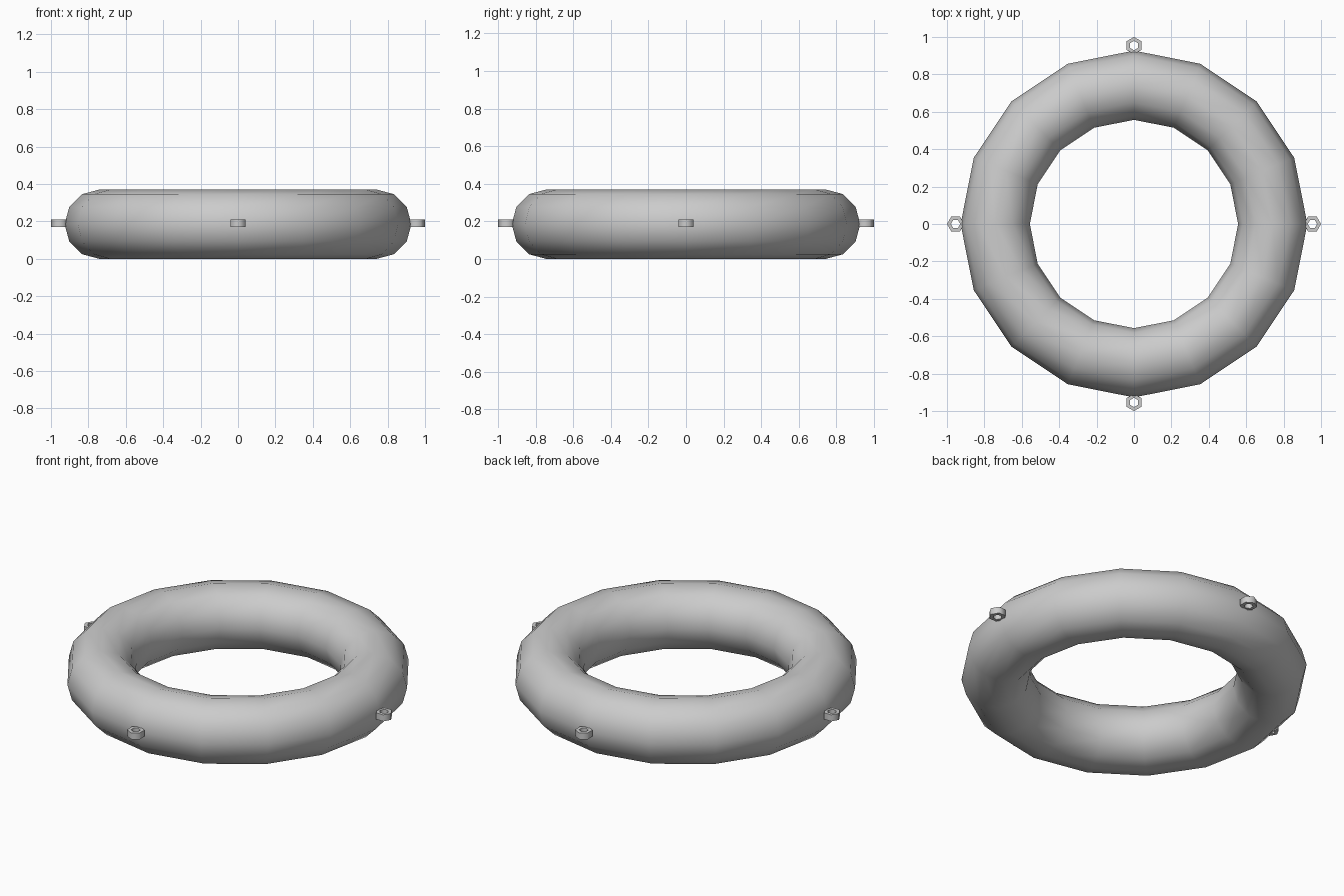
import bpy, bmesh, math
from mathutils import Matrix, Vector

if "Cube" in bpy.data.objects:
    bpy.data.objects.remove(bpy.data.objects["Cube"])


def swept_ring(name, section, sides, start=0.0, centre=(0, 0, 0)):
    """Closed ring: a (radius, height) section swept round z."""
    bm = bmesh.new()
    loops = []
    for i in range(sides):
        a = start + 2 * math.pi * i / sides
        loops.append([bm.verts.new((r * math.cos(a), r * math.sin(a), z)) for r, z in section])
    n = len(section)
    for i in range(sides):
        p, q = loops[i], loops[(i + 1) % sides]
        for j in range(n):
            k = (j + 1) % n
            bm.faces.new((p[j], q[j], q[k], p[k]))
    bmesh.ops.recalc_face_normals(bm, faces=bm.faces)
    mesh = bpy.data.meshes.new(name)
    bm.to_mesh(mesh)
    bm.free()
    ob = bpy.data.objects.new(name, mesh)
    ob.location = centre
    bpy.context.collection.objects.link(ob)
    return ob


def smooth(ob, degrees):
    bpy.ops.object.select_all(action='DESELECT')
    ob.select_set(True)
    bpy.context.view_layer.objects.active = ob
    bpy.ops.object.shade_smooth_by_angle(angle=math.radians(degrees))


# Inflated tube: 16 segments round, 12-sided section
R, r = 0.742, 0.185
tube_section = [(R + r * math.cos(math.tau * i / 12), r + r * math.sin(math.tau * i / 12))
                for i in range(12)]
smooth(swept_ring("float_tube", tube_section, 16), 60)

# Four small hexagonal rope loops, one corner pointing outwards
loop_section = [(0.046, -0.019), (0.046, 0.019), (0.025, 0.019), (0.025, -0.019)]
for i in range(4):
    a = i * math.pi / 2
    centre = (0.954 * math.cos(a), 0.954 * math.sin(a), 0.19)
    smooth(swept_ring(f"rope_loop_{i + 1}", loop_section, 6, a, centre), 65)
